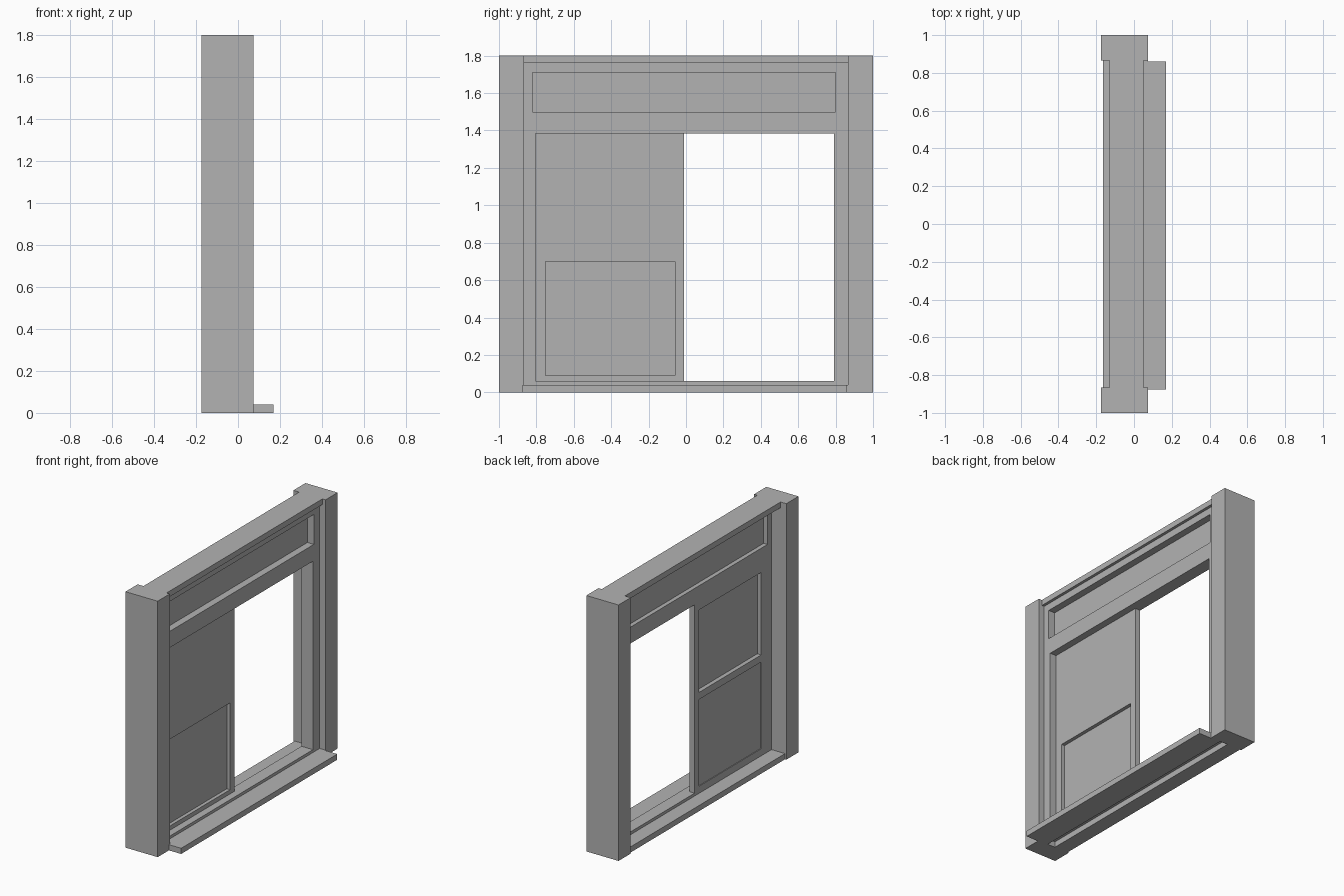
import bpy
import bmesh
import math

cube = bpy.data.objects.get("Cube")
if cube:
    bpy.data.objects.remove(cube, do_unlink=True)

grey = bpy.data.materials.new("plain grey")
grey.use_nodes = True
colour = (0.45, 0.45, 0.45, 1)
grey.diffuse_color = colour
grey.node_tree.nodes["Principled BSDF"].inputs["Base Color"].default_value = colour


def panel(name, x0, x1, y0, y1, z0, z1, holes=()):
    """Upright slab between x0 and x1, pierced by rectangular (y0, y1, z0, z1) holes."""
    ys = sorted({y0, y1, *(v for h in holes for v in h[:2])})
    zs = sorted({z0, z1, *(v for h in holes for v in h[2:])})
    bm = bmesh.new()
    grid = {(y, z): bm.verts.new((x0, y, z)) for y in ys for z in zs}
    for ya, yb in zip(ys, ys[1:]):
        for za, zb in zip(zs, zs[1:]):
            y, z = (ya + yb) / 2, (za + zb) / 2
            if not any(h[0] < y < h[1] and h[2] < z < h[3] for h in holes):
                bm.faces.new([grid[c] for c in ((ya, za), (yb, za), (yb, zb), (ya, zb))])
    bmesh.ops.delete(bm, geom=[v for v in bm.verts if not v.link_faces], context='VERTS')
    ext = bmesh.ops.extrude_face_region(bm, geom=bm.faces[:], use_keep_orig=True)
    moved = [g for g in ext["geom"] if isinstance(g, bmesh.types.BMVert)]
    bmesh.ops.translate(bm, verts=moved, vec=(x1 - x0, 0, 0))
    bmesh.ops.recalc_face_normals(bm, faces=bm.faces[:])
    bmesh.ops.dissolve_limit(bm, angle_limit=math.radians(1),
                             verts=bm.verts[:], edges=bm.edges[:])
    mesh = bpy.data.meshes.new(name)
    bm.to_mesh(mesh)
    bm.free()
    mesh.materials.append(grey)
    obj = bpy.data.objects.new(name, mesh)
    bpy.context.collection.objects.link(obj)
    return obj


# Outer surround: posts, head and sills, with a slot between the sills
INNER = 0.865
panel("left_post", -0.175, 0.075, INNER, 1, 0, 1.8)
panel("right_post", -0.175, 0.075, -1, -INNER, 0, 1.8)
panel("head", -0.13, 0.05, -INNER, INNER, 1.76, 1.8)
panel("front_sill", 0, 0.075, -INNER, INNER, 0, 0.04)
panel("sill_nose", 0.075, 0.17, -0.875, 0.86, 0, 0.04)
panel("back_sill", -0.165, -0.06, -INNER, INNER, 0, 0.04)

# Fixed frame with an upper light and the main opening
transom = (-0.82, 0.80, 1.5, 1.71)
opening = (-0.805, 0.79, 0.06, 1.385)
panel("fixed_frame", -0.06, 0.03, -INNER, INNER, 0.04, 1.76, [transom, opening])
panel("transom_pane", -0.03, -0.02, *transom)

# Sliding sash covering one half, with two panes
upper = (-0.75, -0.06, 0.75, 1.33)
lower = (-0.75, -0.06, 0.09, 0.70)
panel("sash", -0.06, -0.02, -0.805, -0.01, 0.06, 1.385, [upper, lower])
panel("upper_pane", -0.03, -0.02, *upper)
panel("lower_pane", -0.055, -0.045, *lower)
